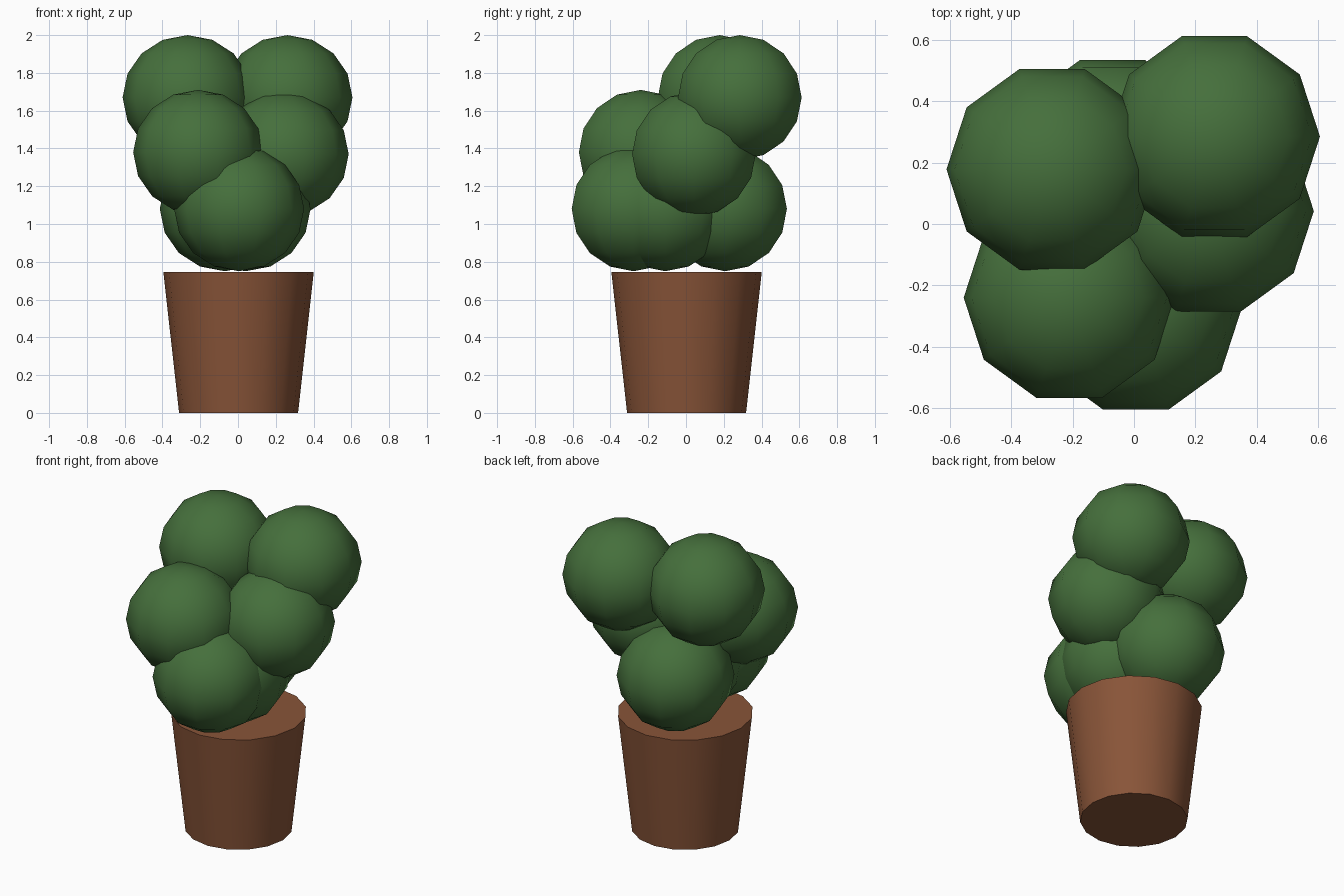
import bpy, math

if "Cube" in bpy.data.objects:
    bpy.data.objects.remove(bpy.data.objects["Cube"])


def colour(name, rgb):
    m = bpy.data.materials.new(name)
    m.diffuse_color = (*rgb, 1)
    m.use_nodes = True
    m.node_tree.nodes["Principled BSDF"].inputs["Base Color"].default_value = m.diffuse_color
    return m


def finish(name, mat, angle):
    ob = bpy.context.object
    ob.name = name
    ob.data.materials.append(mat)
    bpy.ops.object.shade_smooth_by_angle(angle=math.radians(angle))
    return ob


green = colour("leaf_green", (0.06, 0.16, 0.045))
clay = colour("terracotta", (0.25, 0.09, 0.04))

# tapered pot with closed, flat top
bpy.ops.mesh.primitive_cone_add(vertices=16, radius1=0.315, radius2=0.398,
                                depth=0.745, location=(0.003, 0.003, 0.3725))
finish("pot", clay, 40)

# foliage balls, all the same low-sided sphere
balls = [
    (-0.267, 0.178, 1.67), (0.262, 0.285, 1.67),    # top pair
    (-0.211, -0.24, 1.38), (0.242, 0.042, 1.37),    # middle pair
    (0.006, -0.278, 1.08), (0.04, -0.11, 1.08), (-0.07, 0.207, 1.08),  # bottom
]
for i, p in enumerate(balls):
    bpy.ops.mesh.primitive_uv_sphere_add(segments=10, ring_count=8,
                                         radius=0.344, location=p)
    ob = finish(f"foliage_{i + 1}", green, 60)
    ob.rotation_euler.z = math.pi / 2     # corners point along x
    ob.scale.z = 0.33 / 0.344
